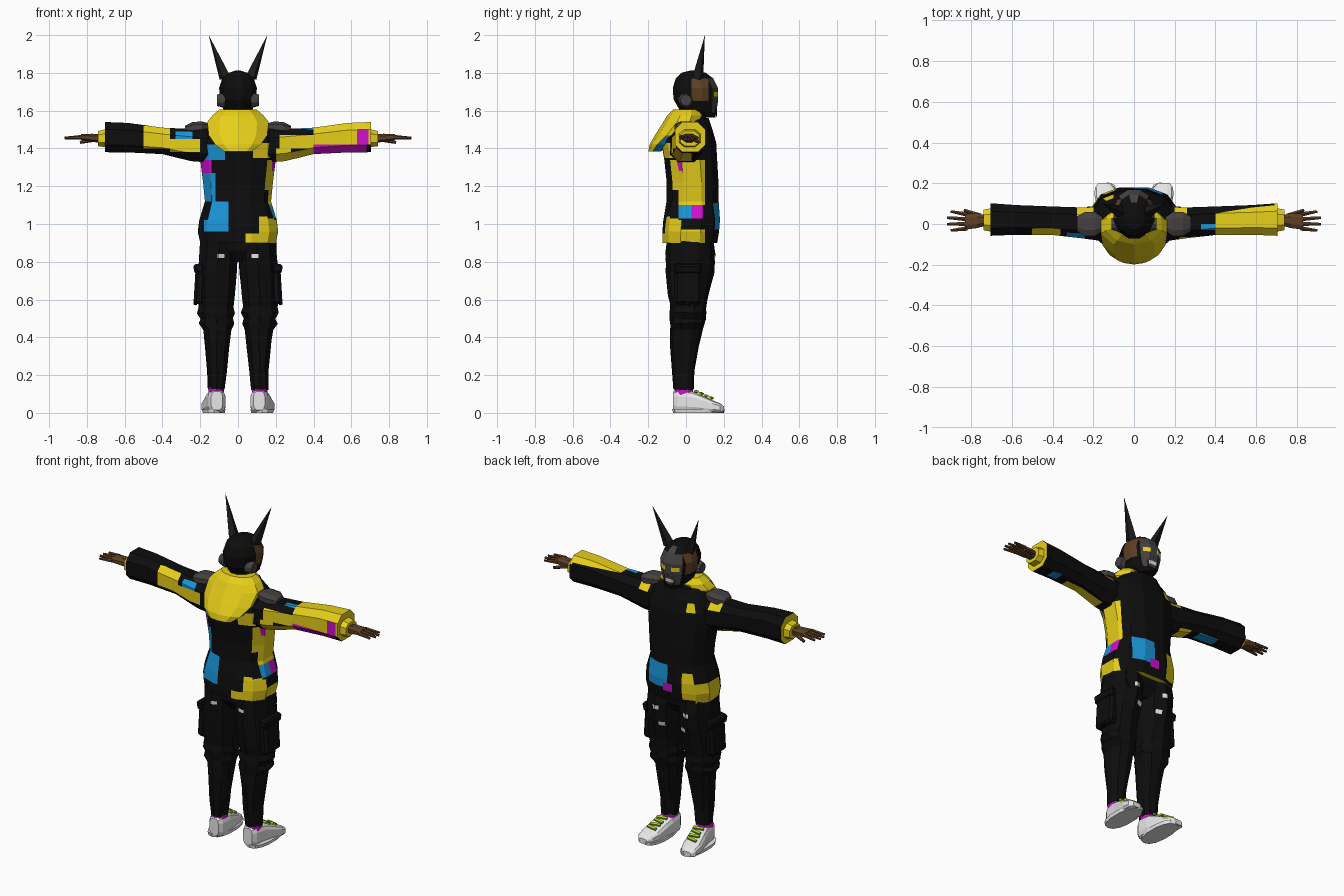
import bpy, bmesh, math, random
from mathutils import Vector, Euler

random.seed(4)
if "Cube" in bpy.data.objects:
    bpy.data.objects.remove(bpy.data.objects["Cube"])

COLOURS = {
    "black": (.004, .004, .004), "charcoal": (.012, .011, .011), "grey": (.06, .053, .052),
    "yellow": (.82, .64, .01), "blue": (.01, .3, .68), "magenta": (.62, .005, .6),
    "white": (.8, .8, .8), "brown": (.11, .05, .018), "lime": (.4, .68, .01),
}
MATS = {}
for label, rgb in COLOURS.items():
    mat = bpy.data.materials.new(label)
    mat.use_nodes = True
    mat.diffuse_color = (*rgb, 1)
    bsdf = next(n for n in mat.node_tree.nodes if n.type == 'BSDF_PRINCIPLED')
    bsdf.inputs["Base Color"].default_value = (*rgb, 1)
    bsdf.inputs["Roughness"].default_value = .8
    MATS[label] = mat

# Patch sides: facing direction and the two axes that measure the patch
SIDES = {
    "back": ((0, -1, 0), (0, 2)), "front": ((0, 1, 0), (0, 2)),
    "left": ((1, 0, 0), (1, 2)), "right": ((-1, 0, 0), (1, 2)),
    "top": ((0, 0, 1), (0, 1)), "under": ((0, 0, -1), (0, 1)),
}


def finish(bm, name, colour, patches=()):
    """Cut colour patches into the faces of one side and make the object."""
    bmesh.ops.recalc_face_normals(bm, faces=bm.faces)
    names = [colour]
    for tint, side, a0, a1, b0, b1 in patches:
        if tint not in names:
            names.append(tint)
        facing, axes = Vector(SIDES[side][0]), SIDES[side][1]
        for axis, value in zip((axes[0], axes[0], axes[1], axes[1]), (a0, a1, b0, b1)):
            bm.normal_update()
            faces = [f for f in bm.faces if f.normal.dot(facing) > .55]
            geom = set(faces)
            for f in faces:
                geom.update(f.edges)
                geom.update(f.verts)
            point, normal = Vector(), Vector()
            point[axis], normal[axis] = value, 1
            bmesh.ops.bisect_plane(bm, geom=list(geom), dist=1e-5, plane_co=point, plane_no=normal)
        bm.normal_update()
        for f in bm.faces:
            c = f.calc_center_median()
            inside = a0 < c[axes[0]] < a1 and b0 < c[axes[1]] < b1
            if inside and f.normal.dot(facing) > .55:
                f.material_index = names.index(tint)
    mesh = bpy.data.meshes.new(name)
    bm.to_mesh(mesh)
    bm.free()
    for n in names:
        mesh.materials.append(MATS[n])
    obj = bpy.data.objects.new(name, mesh)
    bpy.context.scene.collection.objects.link(obj)
    return obj


def loft(name, axis, rings, colour, n=12, power=.8, flip=1, jitter=0, patches=()):
    """Skin rounded rings (position, centre u, centre v, radius u, radius v) along an axis."""
    bm = bmesh.new()
    loops = []
    for a, cu, cv, ru, rv in rings:
        loop = []
        for i in range(n):
            t = (i + .5) * math.tau / n
            c, s = math.cos(t), math.sin(t)
            k = math.cos(math.pi / n) ** power
            u = cu + ru * math.copysign(abs(c) ** power, c) / k
            v = cv + rv * math.copysign(abs(s) ** power, s) / k
            p = Vector({"x": (a, u, v), "y": (u, a, v), "z": (u, v, a)}[axis])
            p += Vector([random.uniform(-jitter, jitter) for _ in range(3)])
            p.x *= flip
            loop.append(bm.verts.new(p))
        loops.append(loop)
    for low, high in zip(loops, loops[1:]):
        for i in range(n):
            j = (i + 1) % n
            bm.faces.new((low[i], low[j], high[j], high[i]))
    bm.faces.new(loops[0])
    bm.faces.new(loops[-1])
    return finish(bm, name, colour, patches)


def box(name, loc, size, colour, rot=(0, 0, 0), bevel=0):
    bm = bmesh.new()
    bmesh.ops.create_cube(bm, size=1)
    bmesh.ops.scale(bm, vec=size, verts=bm.verts)
    obj = finish(bm, name, colour)
    obj.location, obj.rotation_euler = loc, rot
    if bevel:
        mod = obj.modifiers.new("bevel", 'BEVEL')
        mod.width, mod.segments = bevel, 1
    return obj


def spike(name, base, tip, radius, colour, sides=4, end=0):
    """Tapered prism from base to tip."""
    bm = bmesh.new()
    line = Vector(tip) - Vector(base)
    bmesh.ops.create_cone(bm, cap_ends=True, segments=sides, radius1=radius, radius2=end, depth=line.length)
    obj = finish(bm, name, colour)
    obj.location = (Vector(tip) + Vector(base)) / 2
    obj.rotation_euler = line.to_track_quat('Z', 'Y').to_euler()
    return obj


# Jacket body with colour blocks
loft("jacket", "z", [
    (.9, 0, .02, .2, .145), (.96, 0, .025, .213, .15), (1.02, 0, .03, .205, .15),
    (1.12, 0, .035, .175, .138), (1.22, 0, .035, .185, .137), (1.34, 0, .025, .2, .14),
    (1.43, 0, .015, .2, .145), (1.5, 0, .01, .17, .13), (1.55, 0, .015, .12, .1),
    (1.58, 0, .02, .07, .07)], "black", patches=[
    ("yellow", "under", -.3, .3, -.3, .3),
    ("blue", "back", -.22, -.07, 1.34, 1.42), ("magenta", "back", -.22, -.14, 1.27, 1.34),
    ("blue", "back", -.22, -.12, 1.1, 1.27), ("blue", "back", -.18, -.05, .96, 1.12),
    ("yellow", "left", -.1, .1, 1.18, 1.34), ("yellow", "left", -.04, .1, 1.1, 1.18),
    ("blue", "left", -.04, .03, 1.03, 1.1), ("magenta", "left", .03, .09, 1.03, 1.1),
    ("yellow", "left", -.14, .1, .9, .97),
    ("yellow", "back", .11, .22, .95, 1.04), ("yellow", "back", .04, .22, .9, .95),
    ("yellow", "back", .08, .18, 1.35, 1.43), ("blue", "back", .06, .12, 1.43, 1.48),
    ("magenta", "back", .18, .21, 1.28, 1.46),
    ("blue", "front", 0, .14, .97, 1.11), ("magenta", "front", -.03, .03, .95, 1),
    ("yellow", "front", -.2, -.09, .92, 1.08), ("yellow", "right", -.02, .16, .9, 1.02),
    ("yellow", "front", -.2, -.1, 1.44, 1.49)])

# Hood lying on the back, rising to a collar
loft("hood", "z", [
    (1.385, 0, -.165, .075, .032), (1.42, 0, -.135, .12, .055), (1.47, 0, -.075, .155, .085),
    (1.54, 0, -.015, .163, .1), (1.575, 0, 0, .135, .095), (1.605, 0, .005, .1, .07)],
    "yellow", n=10, power=1, patches=[("blue", "under", .03, .15, -.25, -.05)])
loft("front_collar", "z", [(1.5, 0, .07, .12, .07), (1.56, 0, .065, .09, .055)], "black")
loft("neck", "z", [(1.53, 0, .03, .06, .06), (1.62, 0, .04, .055, .06)], "black", n=8)

# Head with face mask, temples, eyes and teeth
loft("head", "z", [
    (1.565, 0, .1, .04, .055), (1.6, 0, .065, .075, .097), (1.66, 0, .052, .094, .118),
    (1.72, 0, .05, .1, .12), (1.77, 0, .045, .083, .1), (1.8, 0, .04, .05, .065),
    (1.812, 0, .04, .015, .02)], "black", power=.95, patches=[
    ("grey", "front", -.1, .1, 1.59, 1.8),
    ("brown", "left", .03, .12, 1.65, 1.77), ("brown", "right", .03, .12, 1.65, 1.77),
    ("yellow", "front", .02, .06, 1.675, 1.7), ("yellow", "front", -.06, -.02, 1.675, 1.7),
    ("white", "front", -.035, .035, 1.605, 1.625)])
spike("nose", (0, .155, 1.645), (0, .17, 1.7), .016, "grey")

for s, side in ((1, "left"), (-1, "right")):
    # Horns, ear cups, chin spikes
    spike(side + "_horn", (s * .07, .062, 1.775), (s * .155, .1, 2), .032, "charcoal")
    spike(side + "_ear_cup", (s * .07, 0, 1.655), (s * .11, 0, 1.655), .042, "grey", 10, .03)
    spike(side + "_chin_spike", (s * .03, .15, 1.63), (s * .03, .165, 1.56), .012, "charcoal")

    # Shoulder pads
    loft(side + "_shoulder_pad", "x", [
        (.155, 0, 1.515, .035, .018), (.19, 0, 1.515, .058, .028),
        (.24, 0, 1.51, .06, .03), (.28, 0, 1.505, .035, .016)], "grey", n=8, flip=s)

    # Sleeves with their own colour blocks
    if s > 0:
        blocks = [
            ("yellow", "top", .4, .73, -.1, .12), ("yellow", "back", .4, .73, 1.42, 1.56),
            ("black", "front", .2, .69, 1.3, 1.51), ("yellow", "under", .25, .5, -.1, .03),
            ("magenta", "back", .4, .68, 1.34, 1.42), ("magenta", "back", .63, .69, 1.42, 1.5),
            ("yellow", "back", .22, .4, 1.4, 1.47), ("yellow", "back", .2, .28, 1.33, 1.4),
            ("blue", "top", .33, .4, -.03, 0), ("yellow", "top", .2, .26, .02, .1),
            ("blue", "under", .56, .62, 0, .06), ("yellow", "left", -.1, .12, 1.3, 1.6)]
    else:
        blocks = [
            ("yellow", "back", -.5, -.36, 1.4, 1.52), ("yellow", "back", -.36, -.2, 1.38, 1.45),
            ("blue", "back", -.33, -.24, 1.45, 1.49), ("yellow", "top", -.28, -.2, .01, .1),
            ("blue", "under", -.55, -.42, 0, .06), ("yellow", "under", -.36, -.28, -.02, .06),
            ("yellow", "right", -.1, .12, 1.3, 1.6)]
    loft(side + "_sleeve", "x", [
        (.15, 0, 1.41, .085, .085), (.25, .005, 1.418, .076, .085), (.4, .016, 1.44, .07, .07),
        (.58, .02, 1.457, .073, .078), (.705, .022, 1.46, .08, .08)],
        "black", n=8, power=.75, flip=s, patches=blocks)
    loft(side + "_cuff", "x", [(.69, .02, 1.455, .06, .05), (.74, .02, 1.452, .05, .04)],
         "yellow", n=8, flip=s)

    # Hands with four fingers and a thumb
    loft(side + "_palm", "x", [
        (.72, .018, 1.452, .024, .022), (.77, .016, 1.456, .036, .022),
        (.83, .012, 1.46, .04, .016)], "brown", n=8, flip=s)
    for i in range(4):
        y = -.022 + i * .023
        reach = .9 + .02 * math.sin(i * math.pi / 3)
        spike(side + "_finger", (s * .82, y, 1.46), (s * reach, y * 1.35 - .002, 1.455), .0125, "brown", 6, .007)
    spike(side + "_thumb", (s * .755, .04, 1.45), (s * .835, .068, 1.432), .014, "brown", 6, .008)

    # Trouser legs with rumpled knees and small white marks
    marks = [("white", view, s * x - .018, s * x + .018, z - h, z + h)
             for view, x, z, h in (("back", .09, .83, .01), ("front", .1, .82, .012), ("front", .07, .72, .012))]
    loft(side + "_trouser_leg", "z", [
        (.125, .115, -.012, .043, .05), (.22, .112, -.014, .05, .056), (.35, .11, -.006, .064, .072),
        (.44, .111, .004, .072, .083), (.475, .115, .01, .093, .088), (.5, .114, .01, .083, .09),
        (.53, .118, .01, .1, .09), (.56, .116, .012, .09, .088), (.62, .115, .012, .096, .1),
        (.74, .11, .02, .1, .12), (.84, .103, .022, .098, .125), (.94, .1, .02, .098, .115)],
        "black", n=10, power=.9, flip=s, jitter=.004, patches=marks)

    # Cargo pocket, flap, strap
    box(side + "_pocket", (s * .203, .01, .665), (.055, .14, .18), "black", (0, s * -.06, 0), .015)
    box(side + "_pocket_flap", (s * .207, .01, .765), (.055, .15, .05), "black", (0, s * .2, 0), .01)
    box(side + "_strap", (s * .15, .128, .84), (.02, .012, .09), "black", (.1, 0, 0))
    box(side + "_strap_buckle", (s * .223, .01, .59), (.02, .03, .04), "black", (0, s * -.3, 0), .005)

    # Sock, shoe, sole and laces
    loft(side + "_sock", "z", [(.08, .115, -.012, .042, .047), (.135, .115, -.012, .041, .046)],
         "magenta", n=10, flip=s)
    loft(side + "_shoe", "y", [
        (-.068, .112, .064, .03, .05), (-.045, .112, .061, .045, .06), (.03, .117, .058, .052, .057),
        (.07, .125, .05, .054, .049), (.14, .138, .034, .056, .033), (.18, .144, .026, .048, .025),
        (.202, .147, .019, .026, .015)], "white", n=12, power=.6, flip=s)
    loft(side + "_sole", "z", [
        (0, .128, .066, .058, .132), (.02, .128, .066, .062, .136)], "white", n=14, power=.85, flip=s)
    for i in range(4):
        y = .055 + i * .026
        box(side + "_lace", (s * (.12 + .17 * (y - .05)), y, .115 - .44 * (y - .05)),
            (.062, .014, .012), "lime", (-.42, 0, (-1) ** i * .2))

# Trouser seat joining the legs
loft("trouser_seat", "z", [(.8, 0, .02, .05, .07), (.86, 0, .02, .16, .11), (.94, 0, .02, .18, .115)],
     "black")
